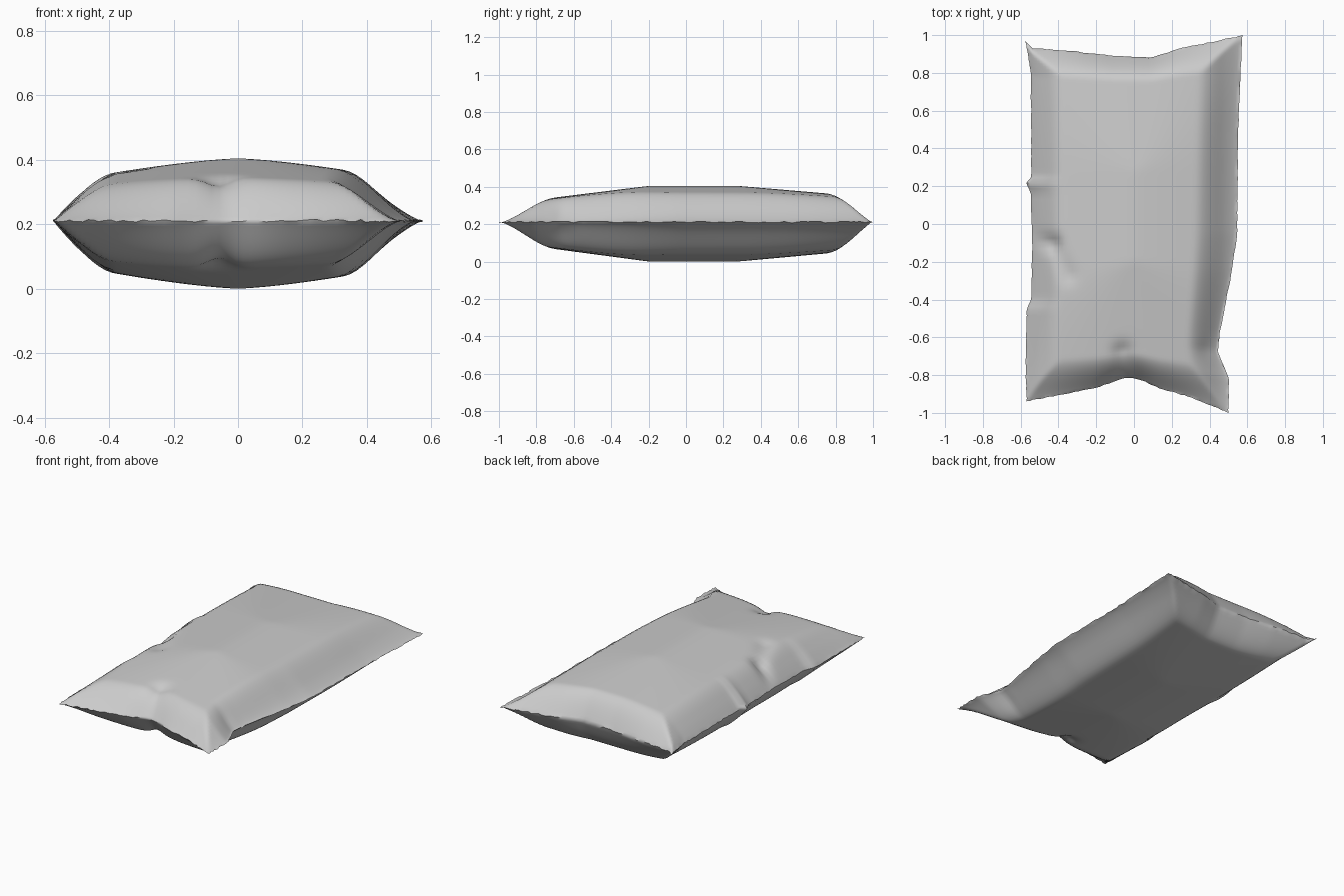
import bpy, math, random
from mathutils import Vector

random.seed(4)
if "Cube" in bpy.data.objects:
    bpy.data.objects.remove(bpy.data.objects["Cube"], do_unlink=True)

# Flat colour
mat = bpy.data.materials.new("light grey film")
mat.use_nodes = True
grey = (0.6, 0.6, 0.6, 1)
mat.diffuse_color = grey
mat.node_tree.nodes["Principled BSDF"].inputs["Base Color"].default_value = grey

NX, NY = 56, 84
SEAM = 0.21

# Outline of the flat seam as four polylines sharing their corners
FRONT = [(-0.57, -0.94), (-0.4, -0.91), (-0.2, -0.87), (-0.09, -0.83), (-0.03, -0.815),
         (0.03, -0.825), (0.13, -0.87), (0.3, -0.92), (0.5, -1.0)]
BACK = [(-0.575, 0.97), (-0.54, 0.935), (-0.3, 0.915), (-0.1, 0.89), (0.1, 0.885),
        (0.24, 0.93), (0.4, 0.965), (0.575, 1.0)]
LEFT = [(-0.57, -0.94), (-0.575, -0.8), (-0.57, -0.45), (-0.545, -0.4), (-0.54, -0.05),
        (-0.55, 0.17), (-0.575, 0.22), (-0.545, 0.25), (-0.548, 0.8), (-0.575, 0.97)]
RIGHT = [(0.5, -1.0), (0.505, -0.82), (0.445, -0.68), (0.455, -0.58), (0.52, -0.25),
         (0.548, -0.05), (0.553, 0.5), (0.575, 1.0)]


def along(line, axis, t):
    """Point on a polyline, t being the share of its extent on one axis."""
    a, b = line[0][axis], line[-1][axis]
    s = a + (b - a) * t
    for p, q in zip(line, line[1:]):
        if s <= q[axis] + 1e-9:
            break
    k = (s - p[axis]) / (q[axis] - p[axis])
    return Vector(p).lerp(Vector(q), k)


def bulge(line, axis, t):
    """Offset of a polyline from its straight chord."""
    return along(line, axis, t) - Vector(line[0]).lerp(Vector(line[-1]), t)


def patch(u, v):
    """Fill the outline; its bends fade quickly towards the middle."""
    low = Vector(FRONT[0]).lerp(Vector(FRONT[-1]), u)
    high = Vector(BACK[0]).lerp(Vector(BACK[-1]), u)
    return (low.lerp(high, v)
            + bulge(FRONT, 0, u) * (1 - v) ** 7 + bulge(BACK, 0, u) * v ** 7
            + bulge(LEFT, 1, v) * (1 - u) ** 5 + bulge(RIGHT, 1, v) * u ** 5)


def shoulder(d, width, power):
    """Rounded rise from the seam; a higher power leaves a flatter rim."""
    return math.sin(min(1, d / width) ** power * math.pi / 2)


def soft_min(a, b):
    """Smaller of two rises, rounded where they meet."""
    k = 0.01 + 0.2 * (1 - min(a, b))
    h = max(k - abs(a - b), 0) / k
    return max(0, min(a, b) - h * h * k / 4)


def crease(p, a, b, radius):
    """Closeness to a fold line, one on the line and zero far off."""
    a, b = Vector(a), Vector(b)
    t = max(0, min(1, (p - a).dot(b - a) / (b - a).length_squared))
    return math.exp(-((p - a.lerp(b, t)).length / radius) ** 2)


def height(p, u, v, side):
    sx = min(shoulder(u * 1.1, 0.19, 1), shoulder((1 - u) * 1.1, 0.22, 1.3))
    sy = min(shoulder(v * 1.9, 0.22, 1.1), shoulder((1 - v) * 1.9, 0.18, 1))
    # Gentle dome that falls faster to the front than to the back
    drop_x = 0.24 * min(1.2, abs(p.x) / 0.4) ** 1.4
    drop_y = 0.38 * max(0, -p.y - 0.2) / 0.6 if p.y < 0 else 0.24 * max(0, p.y - 0.28) / 0.55
    dome = (0.195 if side > 0 else SEAM) * (1 - math.hypot(drop_x, drop_y))
    h = dome * soft_min(sx, sy)
    # Folds at the front pinch, the left dent and the right pinch
    h *= 1 - 0.2 * crease(p, (-0.03, -0.82), (-0.06, -0.68), 0.05)
    h *= 1 - 0.12 * crease(p, (0.45, -0.66), (0.4, -0.66), 0.05)
    if side > 0:
        h *= 1 - 0.25 * crease(p, (-0.5, -0.09), (-0.43, -0.11), 0.04)
        h *= 1 - 0.1 * crease(p, (-0.43, -0.11), (-0.35, -0.27), 0.045)
    return h


def spread(i, n):
    """Place more rows near the edges."""
    t = i / n
    return 0.5 * t + 0.5 * (0.5 - 0.5 * math.cos(math.pi * t))


# Two sheets that share the seam loop
verts, faces, index = [], [], {}
for side in (1, -1):
    for j in range(NY + 1):
        for i in range(NX + 1):
            on_x, on_y = i in (0, NX), j in (0, NY)
            edge = on_x or on_y
            if edge and side < 0:
                index[side, i, j] = index[1, i, j]
                continue
            u, v = spread(i, NX), spread(j, NY)
            p = patch(u, v)
            z = SEAM + side * height(p, u, v, side)
            if edge:
                z = SEAM + random.uniform(-0.003, 0.005)
                if not (on_x and on_y):
                    p = p * (1 - random.uniform(0, 0.006))
            index[side, i, j] = len(verts)
            verts.append((p.x, p.y, z))
    for j in range(NY):
        for i in range(NX):
            quad = [index[side, i + a, j + b] for a, b in ((0, 0), (1, 0), (1, 1), (0, 1))]
            faces.append(quad if side > 0 else quad[::-1])

mesh = bpy.data.meshes.new("pillow_bag")
mesh.from_pydata(verts, [], faces)
mesh.materials.append(mat)
bag = bpy.data.objects.new("pillow_bag", mesh)
bpy.context.collection.objects.link(bag)

# Smooth film with a sharp seam
bpy.ops.object.select_all(action="DESELECT")
bag.select_set(True)
bpy.context.view_layer.objects.active = bag
bpy.ops.object.shade_smooth_by_angle(angle=math.radians(50))
